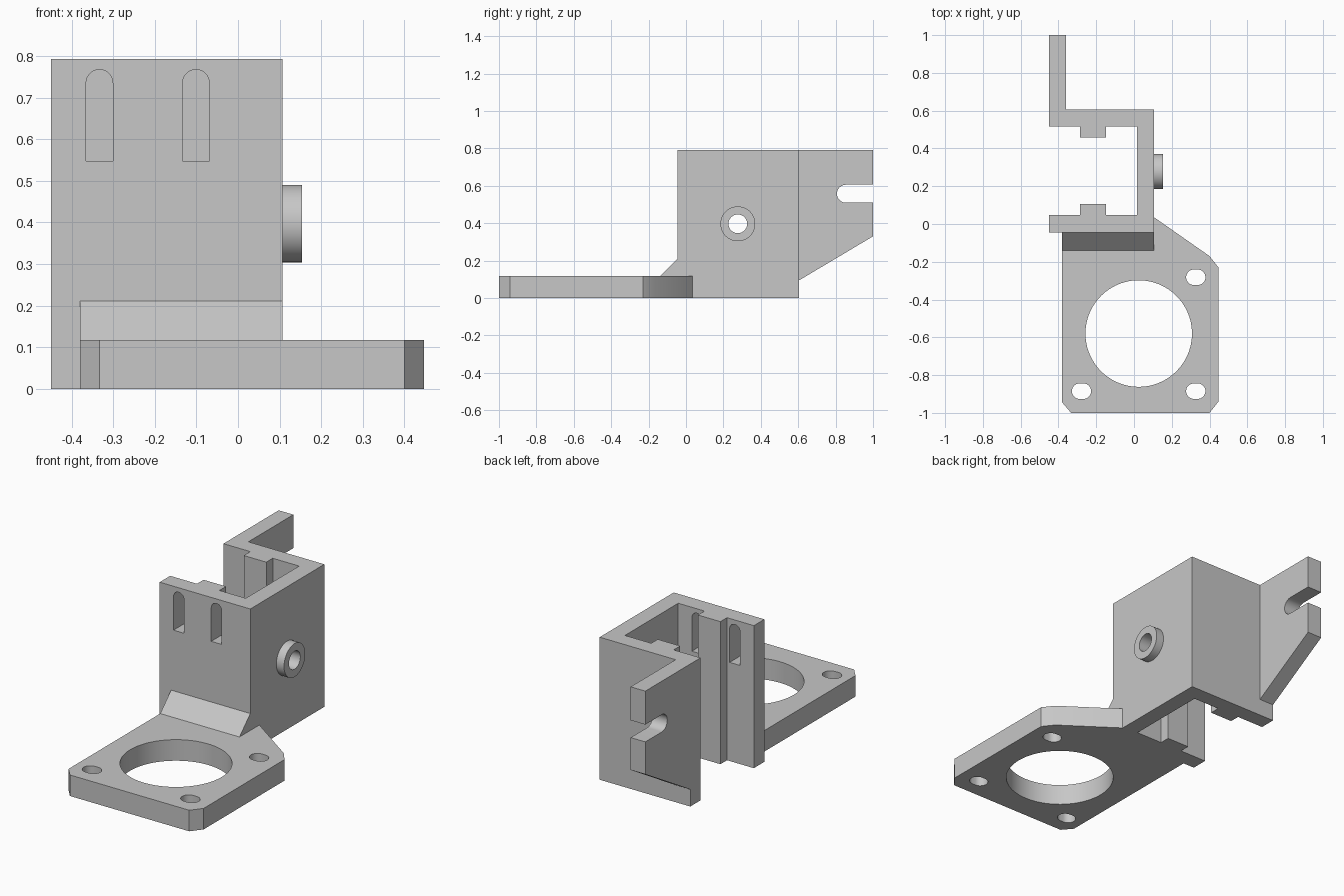
import bpy, bmesh, math
from mathutils import Vector

cube = bpy.data.objects.get("Cube")
if cube:
    bpy.data.objects.remove(cube, do_unlink=True)

grey = bpy.data.materials.new("plain grey")
grey.use_nodes = True
grey.diffuse_color = (0.57, 0.57, 0.57, 1)
grey.node_tree.nodes["Principled BSDF"].inputs["Base Color"].default_value = grey.diffuse_color

PLACE = {"x": lambda a, b, h: Vector((h, a, b)),
         "y": lambda a, b, h: Vector((a, h, b)),
         "z": lambda a, b, h: Vector((a, b, h))}


def prism(name, outline, axis, low, high):
    """Extrude a flat outline along an axis."""
    bm = bmesh.new()
    face = bm.faces.new([bm.verts.new(PLACE[axis](a, b, low)) for a, b in outline])
    new = bmesh.ops.extrude_face_region(bm, geom=[face])["geom"]
    bmesh.ops.translate(bm, vec=PLACE[axis](0, 0, high - low),
                        verts=[v for v in new if isinstance(v, bmesh.types.BMVert)])
    bmesh.ops.recalc_face_normals(bm, faces=bm.faces)
    mesh = bpy.data.meshes.new(name)
    bm.to_mesh(mesh)
    bm.free()
    mesh.materials.append(grey)
    obj = bpy.data.objects.new(name, mesh)
    bpy.context.collection.objects.link(obj)
    return obj


def arc(cx, cy, r, start, end, steps):
    angles = [math.radians(start + (end - start) * i / steps) for i in range(steps + 1)]
    return [(cx + r * math.cos(t), cy + r * math.sin(t)) for t in angles]


def circle(cx, cy, r, steps=64):
    return arc(cx, cy, r, 0, 360, steps)[:-1]


def boolean(obj, tools, operation="DIFFERENCE"):
    """Apply each tool to the part and remove the tool."""
    bpy.context.view_layer.objects.active = obj
    for tool in tools:
        tool.hide_render = True
        mod = obj.modifiers.new("cut", "BOOLEAN")
        mod.operation, mod.solver, mod.object = operation, "EXACT", tool
        bpy.ops.object.modifier_apply(modifier=mod.name)
        bpy.data.objects.remove(tool, do_unlink=True)


# Mounting plate with large bore and three slotted screw holes
plate = prism("mounting_plate",
              [(-0.38, -0.945), (-0.333, -1), (0.4, -1), (0.447, -0.94), (0.447, -0.23),
               (0.4, -0.17), (0.107, 0.035), (0.107, -0.045), (-0.38, -0.045)], "z", 0, 0.117)
cutters = [prism("bore_cutter", circle(0.025, -0.58, 0.282, 96), "z", -0.1, 0.3)]
for x, y in [(0.327, -0.282), (0.327, -0.885), (-0.278, -0.885)]:
    slot = arc(x + 0.01, y, 0.041, -90, 90, 16) + arc(x - 0.01, y, 0.041, 90, 270, 16)
    cutters.append(prism("screw_cutter", slot, "z", -0.1, 0.3))
boolean(plate, cutters)

# C-shaped housing with a guide rib inside each arm
housing = prism("housing",
                [(-0.45, -0.045), (0.107, -0.045), (0.107, 0.605), (-0.45, 0.605),
                 (-0.45, 0.515), (-0.285, 0.515), (-0.285, 0.458), (-0.147, 0.458),
                 (-0.147, 0.515), (0.015, 0.515), (0.015, 0.047), (-0.147, 0.047),
                 (-0.147, 0.105), (-0.285, 0.105), (-0.285, 0.047), (-0.45, 0.047)],
                "z", 0, 0.792)
cutters = [prism("side_hole_cutter", circle(0.277, 0.397, 0.05, 48), "x", -0.02, 0.3)]
for x in (-0.333, -0.101):
    slot = [(x - 0.032, 0.548), (x + 0.032, 0.548)] + arc(x, 0.735, 0.032, 0, 180, 20)
    cutters.append(prism("window_cutter", slot, "y", -0.1, 0.08))
boolean(housing, cutters)

# Round boss around the side hole
boss = prism("side_boss", circle(0.277, 0.397, 0.093), "x", 0.107, 0.154)
boolean(boss, [prism("boss_hole_cutter", circle(0.277, 0.397, 0.05, 48), "x", 0, 0.3)])

# Sloped gusset between plate and housing
gusset = prism("gusset", [(-0.14, 0.117), (-0.045, 0.117), (-0.045, 0.211)], "x", -0.38, 0.107)

# Rear tab with an open-ended slot
tab = prism("rear_tab",
            [(0.605, 0.095), (1, 0.33), (1, 0.51)] + arc(0.855, 0.558, 0.048, 270, 90, 20)
            + [(1, 0.606), (1, 0.792), (0.605, 0.792)], "x", -0.45, -0.36)

# Smooth the round walls, keep the edges crisp
for obj in (plate, housing, boss, gusset, tab):
    bpy.ops.object.select_all(action="DESELECT")
    obj.select_set(True)
    bpy.context.view_layer.objects.active = obj
    bpy.ops.object.shade_smooth_by_angle(angle=math.radians(25))
